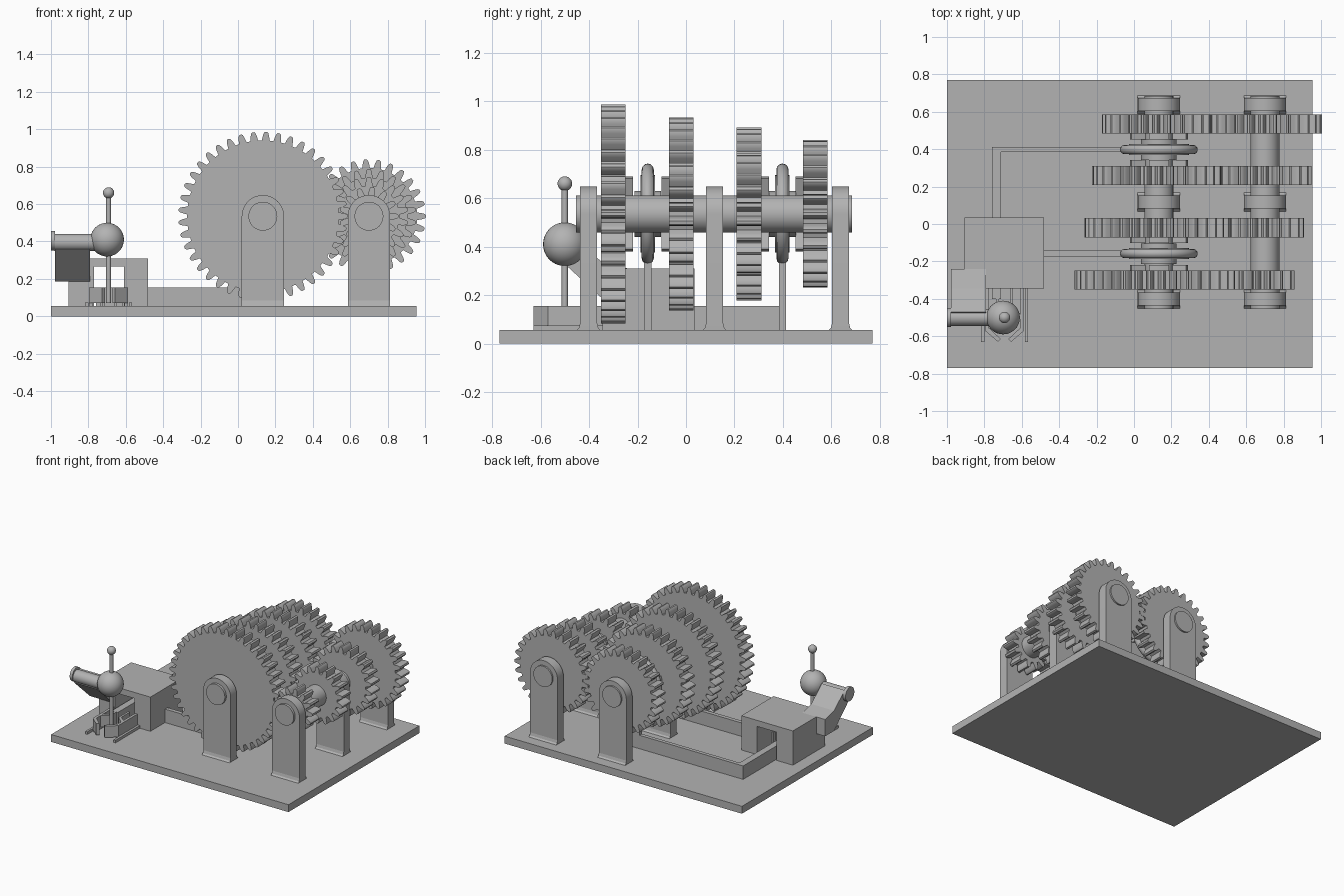
import bpy, bmesh
from math import pi, sin, cos
from mathutils import Vector, Matrix

cube = bpy.data.objects.get("Cube")
if cube:
    bpy.data.objects.remove(cube, do_unlink=True)

grey = bpy.data.materials.new("machine grey")
grey.use_nodes = True
COL = (0.45, 0.45, 0.45, 1)
grey.diffuse_color = COL
grey.node_tree.nodes["Principled BSDF"].inputs["Base Color"].default_value = COL

FLOOR = 0.055
SHAFT_Z = 0.535
MAIN_X, LAY_X = 0.133, 0.70
MODULE = 0.021


def finish(name, bm, smooth=False):
    bmesh.ops.recalc_face_normals(bm, faces=bm.faces)
    mesh = bpy.data.meshes.new(name)
    bm.to_mesh(mesh)
    bm.free()
    mesh.materials.append(grey)
    ob = bpy.data.objects.new(name, mesh)
    bpy.context.collection.objects.link(ob)
    if smooth:
        bpy.ops.object.select_all(action='DESELECT')
        ob.select_set(True)
        bpy.context.view_layer.objects.active = ob
        bpy.ops.object.shade_smooth_by_angle(angle=0.6)
    return ob


def prism(name, pts, axis, lo, hi, smooth=False):
    """Extrude a 2D outline along an axis: (x,z) along y, (y,z) along x, (x,y) along z."""
    place = {'x': lambda a, b, t: (t, a, b),
             'y': lambda a, b, t: (a, t, b),
             'z': lambda a, b, t: (a, b, t)}[axis]
    bm = bmesh.new()
    low = [bm.verts.new(place(a, b, lo)) for a, b in pts]
    high = [bm.verts.new(place(a, b, hi)) for a, b in pts]
    bm.faces.new(low)
    bm.faces.new(high[::-1])
    for i in range(len(pts)):
        j = (i + 1) % len(pts)
        bm.faces.new((low[i], low[j], high[j], high[i]))
    return finish(name, bm, smooth)


def box(name, x, y, z):
    return prism(name, [(x[0], y[0]), (x[1], y[0]), (x[1], y[1]), (x[0], y[1])], 'z', *z)


def arc(cx, cz, r, a0, a1, n):
    return [(cx + r * cos(a0 + (a1 - a0) * i / n), cz + r * sin(a0 + (a1 - a0) * i / n))
            for i in range(n + 1)]


def cylinder(name, axis, centre, r, lo, hi, n=48):
    return prism(name, arc(*centre, r, 0, 2 * pi, n)[:-1], axis, lo, hi, True)


def ball(name, centre, r):
    bm = bmesh.new()
    bmesh.ops.create_uvsphere(bm, u_segments=32, v_segments=20, radius=r,
                              matrix=Matrix.Translation(centre))
    return finish(name, bm, True)


def gear(name, x, teeth, y, phase):
    pitch_r = MODULE * teeth / 2
    root, tip = pitch_r - 1.2 * MODULE, pitch_r + MODULE
    step = 2 * pi / teeth
    # one tooth: root, flank, rounded tip, flank, root
    tooth = [(-0.34, root), (-0.25, pitch_r), (-0.17, tip - 0.006), (-0.09, tip),
             (0.09, tip), (0.17, tip - 0.006), (0.25, pitch_r), (0.34, root)]
    pts = []
    for i in range(teeth):
        for f, r in tooth:
            a = phase + (i + f) * step
            pts.append((x + r * cos(a), SHAFT_Z + r * sin(a)))
    prism(name, pts, 'y', y - 0.051, y + 0.051, True)


# Base plate
box("base_plate", (-1, 0.955), (-0.77, 0.77), (0, FLOOR))

# Shafts and bearing brackets
for label, x in (("main", MAIN_X), ("lay", LAY_X)):
    cylinder(label + "_shaft", 'y', (x, SHAFT_Z), 0.077, -0.455, 0.685)
    for place, y in (("front", -0.402), ("middle", 0.118), ("back", 0.638)):
        outline = [(x - 0.113, FLOOR), (x + 0.113, FLOOR)] + arc(x, SHAFT_Z, 0.113, 0, pi, 24)
        prism(f"{label}_{place}_bracket", outline, 'y', y - 0.035, y + 0.035, True)
        foot = [(y - 0.05, FLOOR), (y + 0.05, FLOOR), (y + 0.04, 0.065), (y + 0.035, 0.085),
                (y - 0.035, 0.085), (y - 0.04, 0.065)]
        prism(f"{label}_{place}_bracket_foot", foot, 'x', x - 0.113, x + 0.113)

# Four meshing gear pairs with dog teeth on the main gears
pairs = (("first", 41, -0.30, 1), ("second", 36, -0.02, -1),
         ("third", 32, 0.26, 1), ("fourth", 27, 0.534, -1))
for label, n, y, side in pairs:
    m = 54 - n
    gear(label + "_main_gear", MAIN_X, n, y, 0)
    gear(label + "_lay_gear", LAY_X, m, y, pi + pi / m)
    face = y + side * 0.05
    for k in range(4):
        a = k * pi / 2
        outline = (arc(MAIN_X, SHAFT_Z, 0.155, a - 0.35, a + 0.35, 6)
                   + arc(MAIN_X, SHAFT_Z, 0.07, a + 0.35, a - 0.35, 6))
        prism(f"{label}_dog_{k}", outline, 'y', *sorted((face, face + side * 0.032)), True)

# Sliding sleeves with shift rings and fork stems
for label, y in (("front", -0.158), ("back", 0.398)):
    cylinder(label + "_sleeve_hub", 'y', (MAIN_X, SHAFT_Z), 0.095, y - 0.055, y + 0.055)
    cylinder(label + "_sleeve", 'y', (MAIN_X, SHAFT_Z), 0.16, y - 0.03, y + 0.03)
    bpy.ops.mesh.primitive_torus_add(major_radius=0.183, minor_radius=0.025, major_segments=48,
                                     minor_segments=12, location=(MAIN_X, y, SHAFT_Z),
                                     rotation=(pi / 2, 0, 0))
    ring = bpy.context.object
    ring.name = label + "_shift_ring"
    ring.data.materials.append(grey)
    bpy.ops.object.shade_smooth_by_angle()
    box(label + "_fork_stem", (MAIN_X - 0.04, MAIN_X + 0.04), (y - 0.015, y + 0.015), (FLOOR, 0.36))

# Shift rails: a straight one in front, an L-shaped one behind
box("front_shift_rail", (-0.62, MAIN_X + 0.04), (-0.173, -0.143), (FLOOR, 0.155))
prism("back_shift_rail", [(MAIN_X + 0.04, 0.385), (MAIN_X + 0.04, 0.413), (-0.76, 0.413),
                          (-0.76, -0.4), (-0.71, -0.4), (-0.71, 0.385)], 'z', FLOOR, 0.155)

# Selector housing: an open portal over the rails
prism("selector_housing", [(-0.905, FLOOR), (-0.77, FLOOR), (-0.77, 0.265), (-0.61, 0.265),
                           (-0.61, FLOOR), (-0.48, FLOOR), (-0.48, 0.31), (-0.905, 0.31)],
      'y', -0.345, 0.035)

# Sloping lever arm and its pivot pin
prism("lever_arm", [(-0.24, 0.185), (-0.24, 0.31), (-0.345, 0.335), (-0.47, 0.44),
                    (-0.535, 0.36), (-0.345, 0.185)], 'x', -0.978, -0.79)
cylinder("pivot_pin", 'x', (-0.5, 0.395), 0.045, -0.98, -0.72)
cylinder("pivot_cap", 'x', (-0.5, 0.405), 0.052, -1.0, -0.978)

# Gear stick
ball("stick_ball", (-0.70, -0.5, 0.41), 0.09)
ball("stick_knob", (-0.692, -0.5, 0.66), 0.03)
cylinder("stick_rod", 'z', (-0.692, -0.5), 0.013, 0.07, 0.65, 20)

# Selector gate under the stick: low outer rails, upright plates and angled guides
MID = -0.692
for label, s in (("left", 1), ("right", -1)):
    def span(a, b):
        return sorted((MID + s * a, MID + s * b))
    box(label + "_gate_rail", span(0.108, 0.125), (-0.63, -0.345), (FLOOR, 0.075))
    box(label + "_gate_plate", span(0.03, 0.045), (-0.46, -0.345), (FLOOR, 0.155))
    box(label + "_gate_side", span(0.085, 0.105), (-0.57, -0.345), (FLOOR, 0.155))
    guide = [(0.02, -0.615), (0.035, -0.63), (0.105, -0.57), (0.105, -0.545), (0.09, -0.55)]
    prism(label + "_front_guide", [(MID + s * a, b) for a, b in guide], 'z', 0.07, 0.155)
    guide = [(0.03, -0.46), (0.045, -0.445), (0.105, -0.5), (0.09, -0.515)]
    prism(label + "_back_guide", [(MID + s * a, b) for a, b in guide], 'z', 0.07, 0.155)
